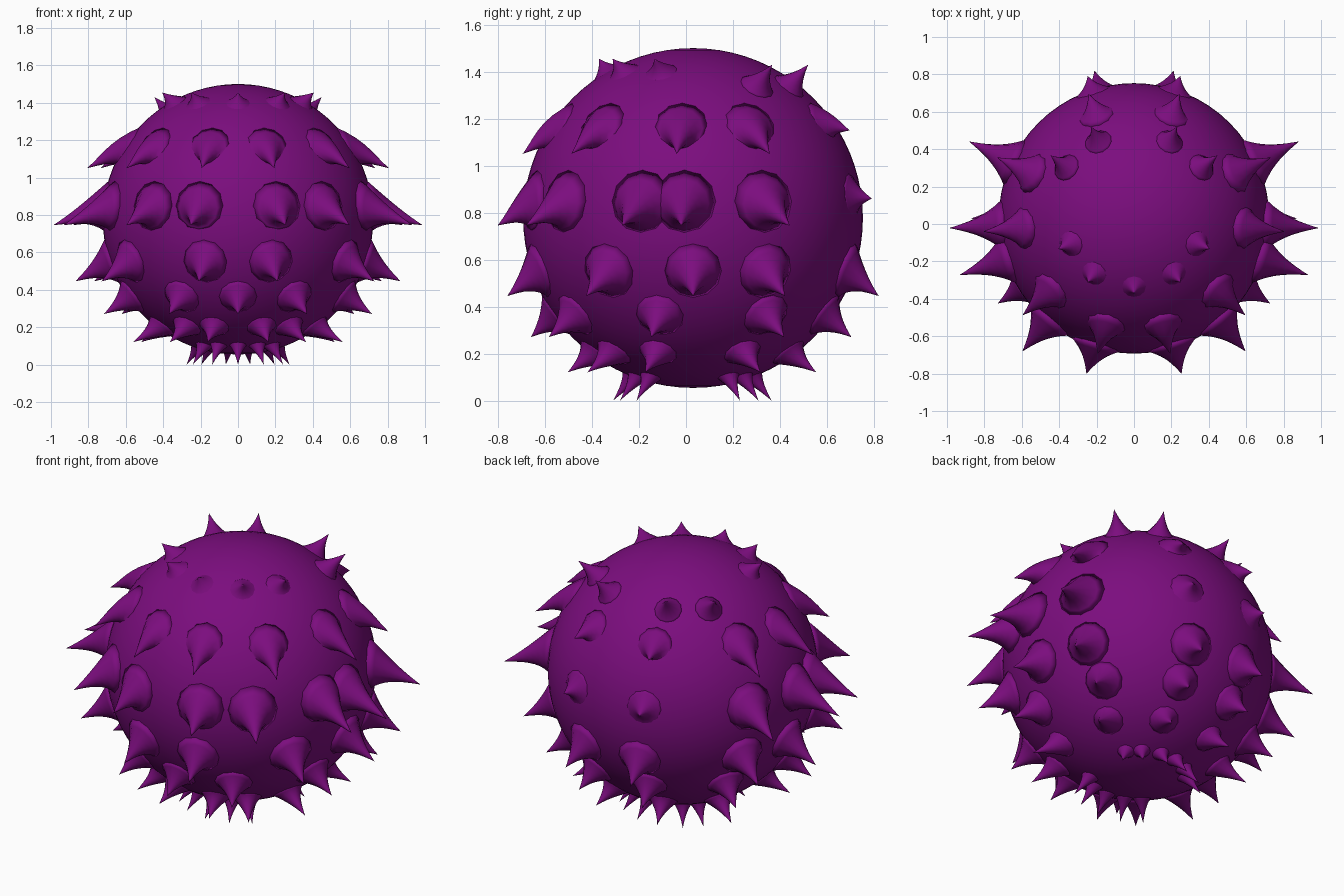
import bpy, bmesh, math
from mathutils import Vector

if "Cube" in bpy.data.objects:
    bpy.data.objects.remove(bpy.data.objects["Cube"])

CENTRE = Vector((0, 0.03, 0.777))
RADIUS = 0.723

mat = bpy.data.materials.new("purple_skin")
mat.diffuse_color = (0.2, 0.004, 0.21, 1)
mat.use_nodes = True
mat.node_tree.nodes["Principled BSDF"].inputs["Base Color"].default_value = mat.diffuse_color


def finish(bm, name):
    bmesh.ops.recalc_face_normals(bm, faces=bm.faces)
    mesh = bpy.data.meshes.new(name)
    bm.to_mesh(mesh)
    bm.free()
    ob = bpy.data.objects.new(name, mesh)
    bpy.context.collection.objects.link(ob)
    mesh.materials.append(mat)
    for p in mesh.polygons:
        p.use_smooth = True


# Round body
bm = bmesh.new()
bmesh.ops.create_uvsphere(bm, u_segments=64, v_segments=40, radius=RADIUS)
bmesh.ops.translate(bm, verts=bm.verts, vec=CENTRE)
finish(bm, "body")


def add_spike(bm, az, reach, tip_z, root_z, width, sides=12, steps=8):
    """Flared spike: root lies on the body, rings turn towards the tip."""
    out = Vector((math.cos(az), math.sin(az), 0))
    tip = CENTRE + out * reach
    tip.z = tip_z
    dz = root_z - CENTRE.z
    normal = (out * math.sqrt(RADIUS ** 2 - dz ** 2) + Vector((0, 0, dz))).normalized()
    base = CENTRE + normal * (RADIUS - 0.015)
    axis = (tip - base).normalized()
    side = Vector((-out.y, out.x, 0))
    rings = []
    for i in range(steps):
        t = i / steps
        d = normal.lerp(axis, min(1, t * 1.6)).normalized()
        up = d.cross(side).normalized()
        r = width * (0.55 * (1 - t) + 0.45 * (1 - t) ** 3)
        c = base.lerp(tip, t)
        rings.append([bm.verts.new(c + side * r * math.cos(a) + up * r * math.sin(a))
                      for a in (math.tau * k / sides for k in range(sides))])
    point = bm.verts.new(tip)
    for k in range(sides):
        n = (k + 1) % sides
        for lo, hi in zip(rings, rings[1:]):
            bm.faces.new((lo[k], lo[n], hi[n], hi[k]))
        bm.faces.new((rings[-1][k], rings[-1][n], point))
    bm.faces.new(rings[0])


# Spike rows: name, width, reach, extra reach at the sides, tip z, root z, angles
rows = [
    ("crown_front_spikes", .085, .40, .04, 1.455, 1.40, (-90, -54, -22)),
    ("crown_back_spikes", .085, .52, .05, 1.43, 1.34, (37, 65)),
    ("upper_spikes", .12, .73, .08, 1.05, 1.18, (-75, -41, -5, 24)),
    ("upper_back_spikes", .11, .71, 0, 1.15, 1.19, (70,)),
    ("middle_spikes", .135, .82, .17, .745, .85, (-73, -50, -18, -3, 25)),
    ("middle_back_spikes", .11, .80, 0, .86, .87, (72,)),
    ("lower_spikes", .125, .80, .07, .445, .55, (-75, -32, 0, 27, 75)),
    ("belly_spikes", .11, .69, .05, .27, .36, (-90, -59, -14, 32, 73)),
    ("under_spikes", .09, .54, .06, .12, .20, (-73, -51, -20, 29, 69)),
    ("bottom_spikes", .055, .34, 0, 0, .10, (-90, -66, -45, 36, 55, 79)),
]
for name, width, reach, extra, tip_z, root_z, angles in rows:
    bm = bmesh.new()
    for deg in angles:
        # mirror each spike across x = 0, except those on the middle line
        for a in {deg, -180 - deg}:
            az = math.radians(a)
            add_spike(bm, az, reach + extra * abs(math.cos(az)), tip_z, root_z, width)
    finish(bm, name)
